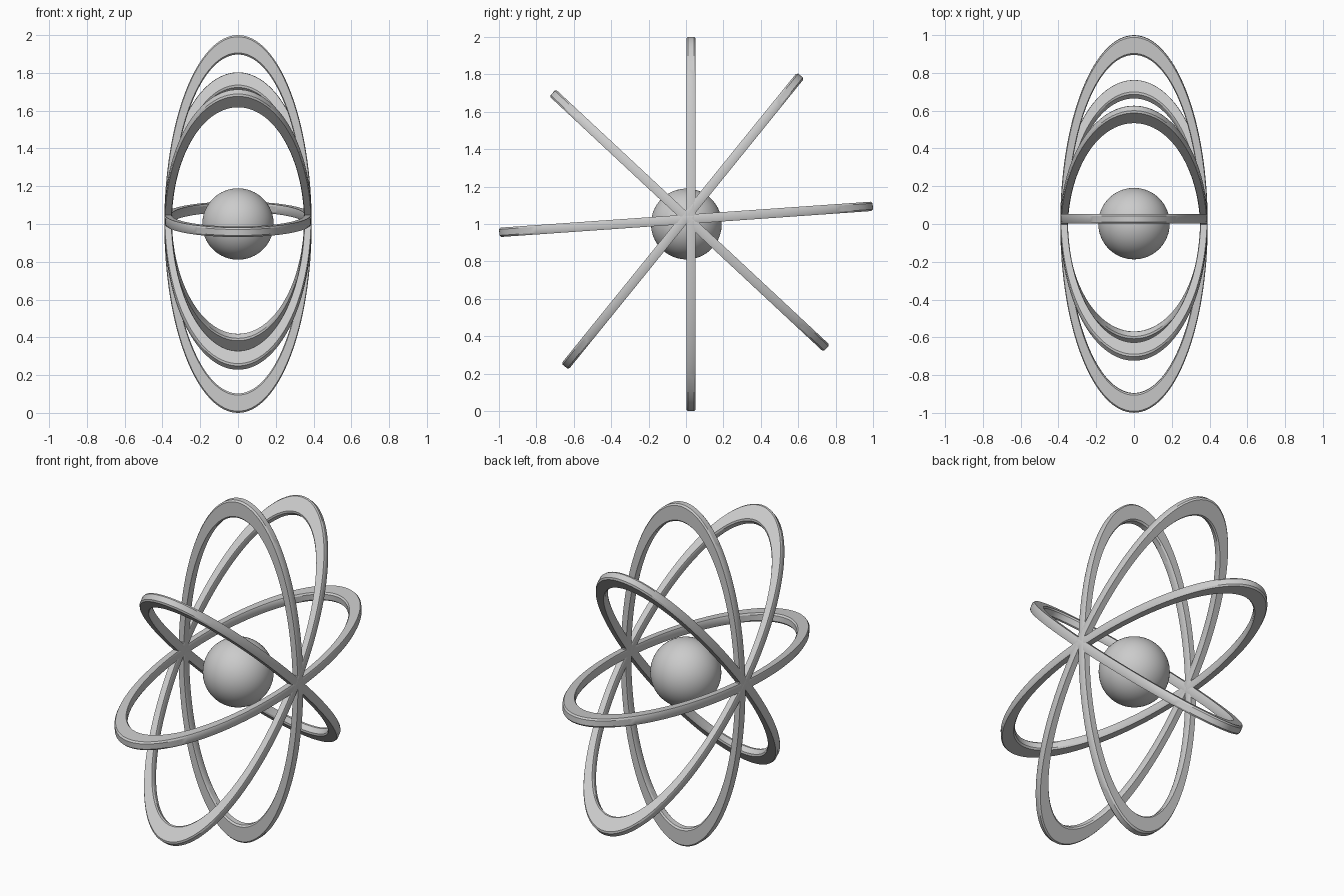
import bpy, bmesh
from math import sin, cos, pi, radians

if "Cube" in bpy.data.objects:
    bpy.data.objects.remove(bpy.data.objects["Cube"])

CENTRE = (0, 0.002, 1.0)
OUTER, INNER, THICK, BEVEL = 1.0, 0.897, 0.05, 0.009
SQUASH = 0.39      # width of the oval against its length
SEGMENTS = 128


def orbit_ring(name, tilt):
    """Flat oval band with chamfered edges, sitting on the plane through the centre."""
    b = BEVEL
    profile = [(INNER + b, 0), (OUTER - b, 0), (OUTER, b), (OUTER, THICK - b),
               (OUTER - b, THICK), (INNER + b, THICK), (INNER, THICK - b), (INNER, b)]
    bm = bmesh.new()
    loops = []
    for i in range(SEGMENTS):
        a = 2 * pi * i / SEGMENTS
        loops.append([bm.verts.new((r * cos(a) * SQUASH, r * sin(a), h)) for r, h in profile])
    n = len(profile)
    for i in range(SEGMENTS):
        p, q = loops[i], loops[(i + 1) % SEGMENTS]
        for j in range(n):
            k = (j + 1) % n
            bm.faces.new((p[j], q[j], q[k], p[k]))
    bmesh.ops.recalc_face_normals(bm, faces=bm.faces)
    mesh = bpy.data.meshes.new(name)
    bm.to_mesh(mesh)
    bm.free()
    ob = bpy.data.objects.new(name, mesh)
    bpy.context.collection.objects.link(ob)
    ob.location = CENTRE
    ob.rotation_euler = (radians(tilt), 0, 0)
    smooth(ob)


def smooth(ob):
    bpy.ops.object.select_all(action='DESELECT')
    ob.select_set(True)
    bpy.context.view_layer.objects.active = ob
    bpy.ops.object.shade_smooth_by_angle(angle=radians(30))


# Central nucleus
bpy.ops.mesh.primitive_uv_sphere_add(segments=64, ring_count=32, radius=0.189, location=CENTRE)
nucleus = bpy.context.object
nucleus.name = "nucleus"
smooth(nucleus)

# Four orbit rings fanned about the x axis
for i in range(4):
    orbit_ring(f"orbit_ring_{i + 1}", 51 - 47 * i)
